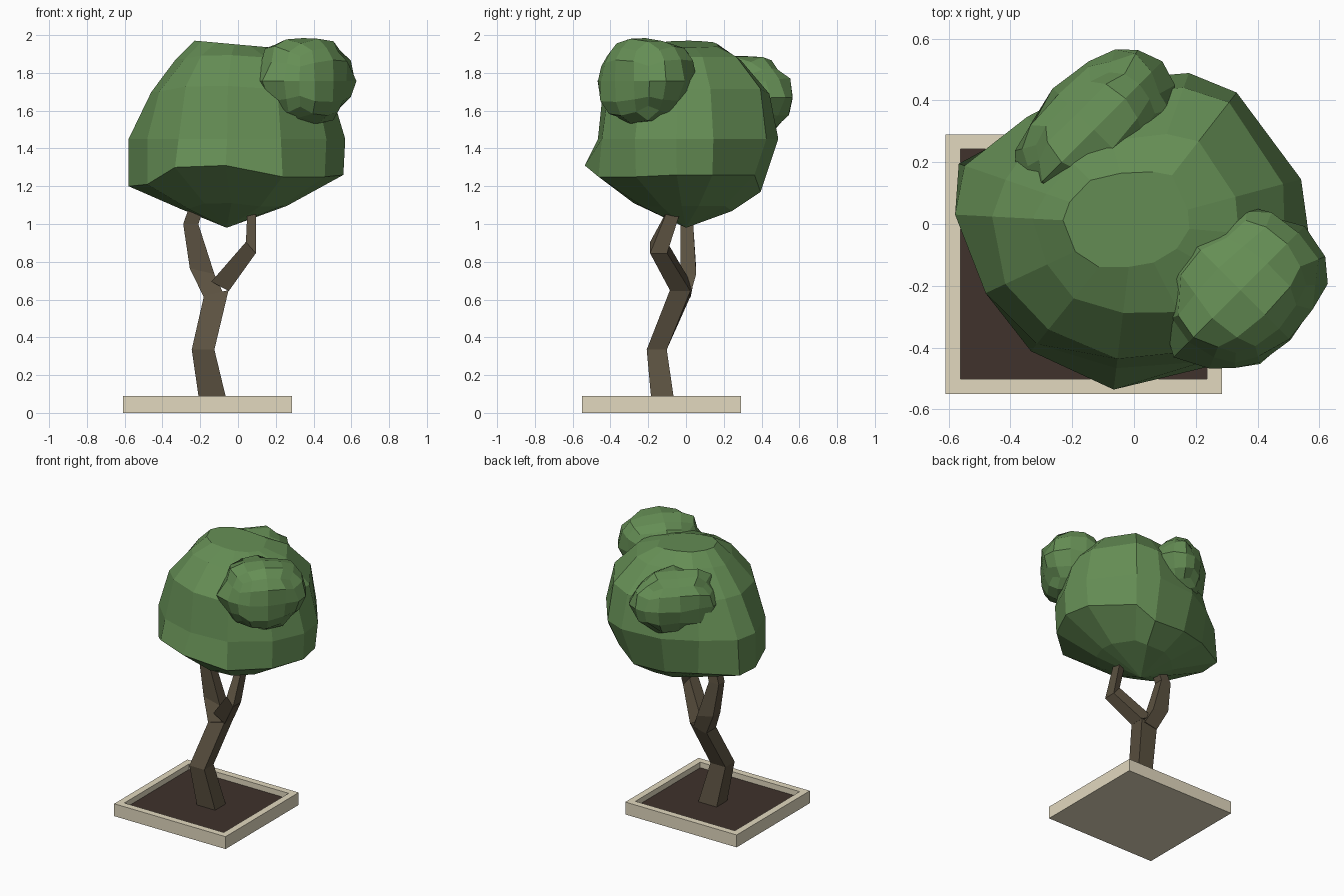
import bpy, bmesh, math, random
from mathutils import Vector, Matrix

if "Cube" in bpy.data.objects:
    bpy.data.objects.remove(bpy.data.objects["Cube"])

random.seed(4)


def material(name, rgb):
    m = bpy.data.materials.new(name)
    m.diffuse_color = (*rgb, 1)
    m.use_nodes = True
    m.node_tree.nodes["Principled BSDF"].inputs["Base Color"].default_value = m.diffuse_color
    return m


LEAF = material("leaf_green", (0.13, 0.27, 0.09))
BARK = material("bark", (0.105, 0.083, 0.052))
STONE = material("stone", (0.76, 0.69, 0.52))
SOIL = material("soil", (0.05, 0.032, 0.025))


def finish(name, bm, mat):
    bmesh.ops.recalc_face_normals(bm, faces=bm.faces)
    me = bpy.data.meshes.new(name)
    bm.to_mesh(me)
    bm.free()
    me.materials.append(mat)
    ob = bpy.data.objects.new(name, me)
    bpy.context.collection.objects.link(ob)
    return ob


def box(x0, x1, y0, y1, z0, z1):
    bm = bmesh.new()
    bmesh.ops.create_cube(bm, size=1)
    for v in bm.verts:
        v.co = Vector(((x0 + x1) / 2 + v.co.x * (x1 - x0),
                       (y0 + y1) / 2 + v.co.y * (y1 - y0),
                       (z0 + z1) / 2 + v.co.z * (z1 - z0)))
    return bm


def loft(rings, low=None):
    """Quads between equal rings of points; ends closed flat, or to a low tip."""
    bm = bmesh.new()
    loops = [[bm.verts.new(p) for p in r] for r in rings]
    n = len(loops[0])
    for a, b in zip(loops, loops[1:]):
        for i in range(n):
            j = (i + 1) % n
            bm.faces.new((a[i], a[j], b[j], b[i]))
    bm.faces.new(loops[-1])
    if low is None:
        bm.faces.new(loops[0])
    else:
        t = bm.verts.new(low)
        for i in range(n):
            bm.faces.new((loops[0][i], loops[0][(i + 1) % n], t))
    return bm


# planter tray with sunken soil
bm = box(-0.61, 0.285, -0.55, 0.29, 0, 0.09)
top = max(bm.faces, key=lambda f: f.calc_center_median().z)
bmesh.ops.inset_region(bm, faces=[top], thickness=0.048, use_even_offset=True)
hole = bmesh.ops.extrude_discrete_faces(bm, faces=[top])["faces"][0]
for v in hole.verts:
    v.co.z = 0.03
finish("planter_tray", bm, STONE)
finish("soil", box(-0.562, 0.237, -0.502, 0.242, 0.025, 0.05), SOIL)


# trunk and branches: sections are (x, y, z, half width, half depth, slant)
def limb(name, sections):
    rings = [[(x + sx * hx, y + sy * hy, z + sx * slant)
              for sx, sy in ((-1, -1), (1, -1), (1, 1), (-1, 1))]
             for x, y, z, hx, hy, slant in sections]
    finish(name, loft(rings), BARK)


limb("trunk", [(-0.128, -0.12, 0.04, 0.074, 0.061, 0),
               (-0.185, -0.155, 0.335, 0.06, 0.053, 0),
               (-0.115, -0.03, 0.635, 0.065, 0.055, 0.015)])
limb("left_branch", [(-0.128, -0.03, 0.62, 0.052, 0.054, 0.01),
                     (-0.19, 0.012, 0.75, 0.065, 0.042, -0.015),
                     (-0.25, 0.005, 1.0, 0.04, 0.033, 0),
                     (-0.205, -0.01, 1.13, 0.04, 0.033, 0)])
limb("right_branch", [(-0.095, -0.03, 0.67, 0.046, 0.053, -0.025),
                      (0.068, -0.145, 0.875, 0.026, 0.045, -0.03),
                      (0.073, -0.06, 1.08, 0.023, 0.035, 0)])

# main crown: radius around the axis at uneven angles, one row per level
angles = [-5, 15, 52, 70, 105, 135, 161, 177, 205, 231, 263, 297, 330]
ridge = [.02, .02, .02, -.07, -.06, -.04, -.04, -.04, -.03, .06, .07, .01, .01]
levels = [
    (1.09, 0.3, [.26, .26, .26, .26, .25, .25, .28, .3, .29, .28, .28, .26, .26]),
    (1.24, 1.0, [.56, .54, .46, .42, .41, .46, .60, .58, .53, .53, .54, .52, .53]),
    (1.45, 0.0, [.57, .56, .54, .52, .48, .49, .58, .58, .53, .50, .47, .50, .54]),
    (1.71, 0.3, [.49, .50, .50, .47, .43, .43, .44, .46, .46, .44, .44, .46, .48]),
    (1.88, 0.2, [.34, .34, .34, .31, .28, .28, .30, .33, .31, .31, .29, .32, .33]),
    (1.95, 0.0, [.18, .18, .20, .18, .17, .20, .22, .23, .21, .18, .14, .14, .16]),
]
rings = []
for z, wave, radii in levels:
    ring = []
    for a, dz, r in zip(angles, ridge, radii):
        x, y = r * math.cos(math.radians(a)), r * math.sin(math.radians(a))
        tilt = -0.09 * x if z > 1.9 else 0
        ring.append((x, y, z + wave * dz + tilt))
    rings.append(ring)
finish("main_crown", loft(rings, low=(-0.06, 0, 0.98)), LEAF)


# small foliage clumps: rounded, jittered, flat-faced cubes, long axis diagonal
def clump(name, centre, radii, jitter):
    turn = Matrix.Rotation(math.radians(45), 3, 'Z')
    bm = bmesh.new()
    bmesh.ops.create_cube(bm, size=2)
    bmesh.ops.subdivide_edges(bm, edges=bm.edges[:], cuts=3, use_grid_fill=True)
    for v in bm.verts:
        d = v.co.normalized() * random.uniform(1 - jitter, 1 + jitter)
        v.co = Vector(centre) + turn @ Vector(d[k] * radii[k] for k in range(3))
    finish(name, bm, LEAF)


clump("front_clump", (0.345, -0.215, 1.757), (0.285, 0.245, 0.245), 0.08)
clump("back_clump", (-0.13, 0.305, 1.67), (0.31, 0.18, 0.23), 0.08)
